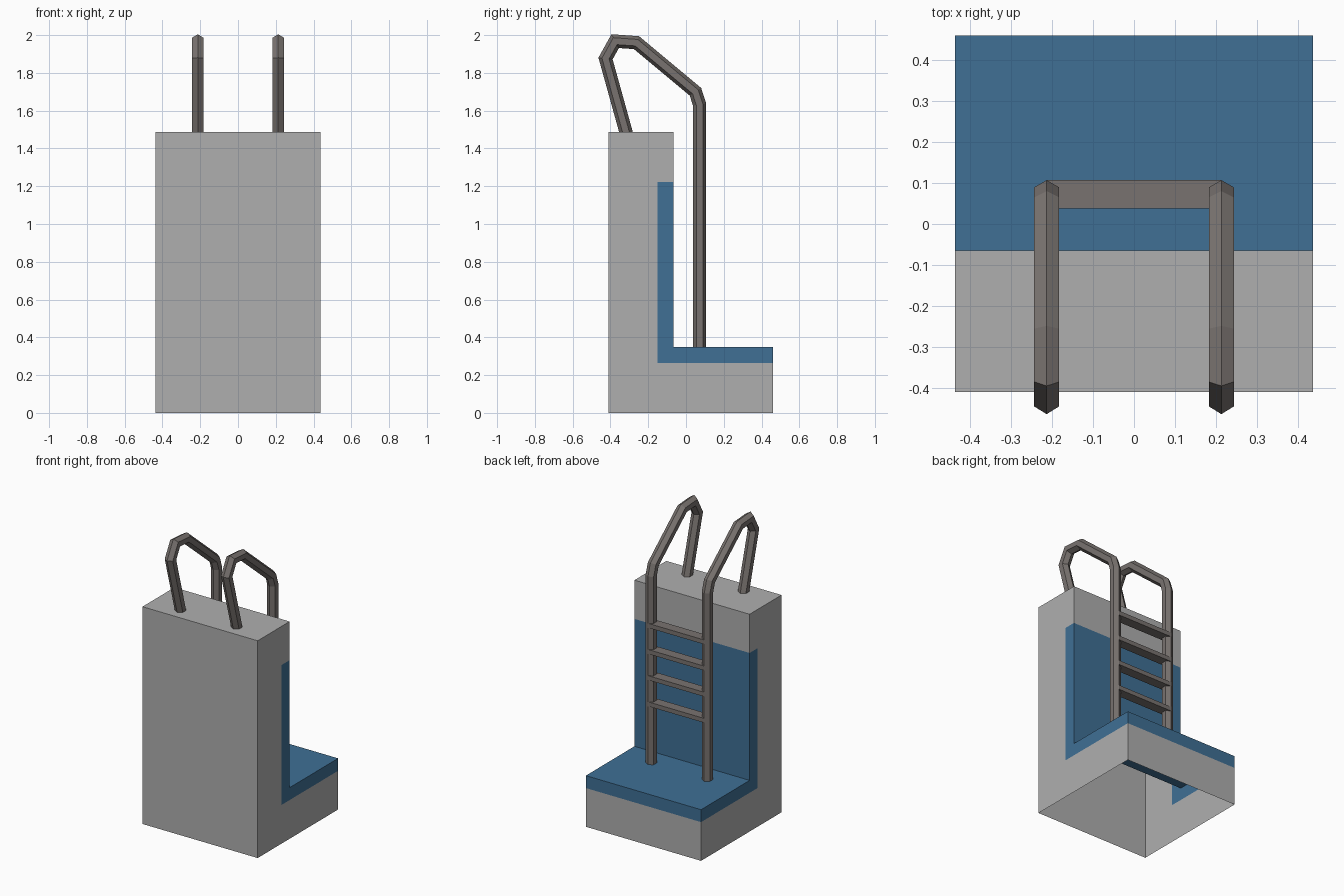
import bpy, bmesh, math
from mathutils import Vector

if "Cube" in bpy.data.objects:
    bpy.data.objects.remove(bpy.data.objects["Cube"])

HALF_W = 0.436
RAIL_X = 0.213
RAIL_R = 0.035


def material(name, rgb):
    m = bpy.data.materials.new(name)
    m.diffuse_color = (*rgb, 1)
    m.use_nodes = True
    m.node_tree.nodes["Principled BSDF"].inputs["Base Color"].default_value = m.diffuse_color
    return m


concrete = material("concrete", (0.43, 0.43, 0.43))
blue = material("pool_blue", (0.05, 0.16, 0.30))
metal = material("rail_metal", (0.19, 0.17, 0.16))


def finish(name, bm, mat):
    me = bpy.data.meshes.new(name)
    bm.to_mesh(me)
    bm.free()
    me.materials.append(mat)
    ob = bpy.data.objects.new(name, me)
    bpy.context.collection.objects.link(ob)
    return ob


def shell(name, profile, half, mat, open_edges=()):
    """Extrude a counter-clockwise (y, z) profile along x, leaving some edges open."""
    bm = bmesh.new()
    right = [bm.verts.new((half, y, z)) for y, z in profile]
    left = [bm.verts.new((-half, y, z)) for y, z in profile]
    bm.faces.new(right)
    bm.faces.new(left[::-1])
    n = len(profile)
    for i in range(n):
        if i not in open_edges:
            j = (i + 1) % n
            bm.faces.new((right[j], right[i], left[i], left[j]))
    return finish(name, bm, mat)


def rail(name, x, path):
    """Sweep a hexagon along a (y, z) path with mitred corners."""
    pts = [Vector(p) for p in path]
    dirs = [(b - a).normalized() for a, b in zip(pts, pts[1:])]
    bm = bmesh.new()
    rings = []
    for i, p in enumerate(pts):
        d0, d1 = dirs[max(i - 1, 0)], dirs[min(i, len(dirs) - 1)]
        t = (d0 + d1).normalized()
        side = Vector((-t.y, t.x)) / t.dot(d1)
        if i in (0, len(pts) - 1):      # ends are cut level with the deck and floor
            side = Vector((1, 0)) / abs(d1.y)
            if d1.y > 0:
                side = -side
        ring = []
        for k in range(6):
            a = k * math.pi / 3
            q = p + side * RAIL_R * math.cos(a)
            ring.append(bm.verts.new((x + RAIL_R * math.sin(a), q.x, q.y)))
        rings.append(ring)
    for a, b in zip(rings, rings[1:]):
        for k in range(6):
            m = (k + 1) % 6
            bm.faces.new((a[k], a[m], b[m], b[k]))
    bm.faces.new(rings[0][::-1])
    bm.faces.new(rings[-1])
    bmesh.ops.recalc_face_normals(bm, faces=bm.faces)
    return finish(name, bm, metal)


# Concrete surround: open underneath and where it meets the blue lining
shell("concrete_surround",
      [(-0.41, 0), (0.46, 0), (0.46, 0.265), (-0.15, 0.265), (-0.15, 1.222),
       (-0.065, 1.222), (-0.065, 1.487), (-0.41, 1.487)],
      HALF_W, concrete, open_edges=(0, 2, 3, 4))

# Blue pool lining: wall and floor
shell("pool_lining",
      [(-0.15, 0.265), (0.46, 0.265), (0.46, 0.35), (-0.065, 0.35),
       (-0.065, 1.222), (-0.15, 1.222)],
      HALF_W, blue, open_edges=(0, 4, 5))

# Handrails
path = [(-0.318, 1.487), (-0.426, 1.876), (-0.375, 1.968), (-0.262, 1.96),
        (0.05, 1.70), (0.072, 1.632), (0.072, 0.35)]
for label, s in (("left", -1), ("right", 1)):
    rail(f"{label}_handrail", s * RAIL_X, path)

# Ladder rungs
for i in range(4):
    z = 0.765 + 0.179 * i
    shell(f"rung_{i + 1}",
          [(0.038, z - 0.015), (0.107, z - 0.015), (0.107, z + 0.015), (0.038, z + 0.015)],
          RAIL_X, metal)
